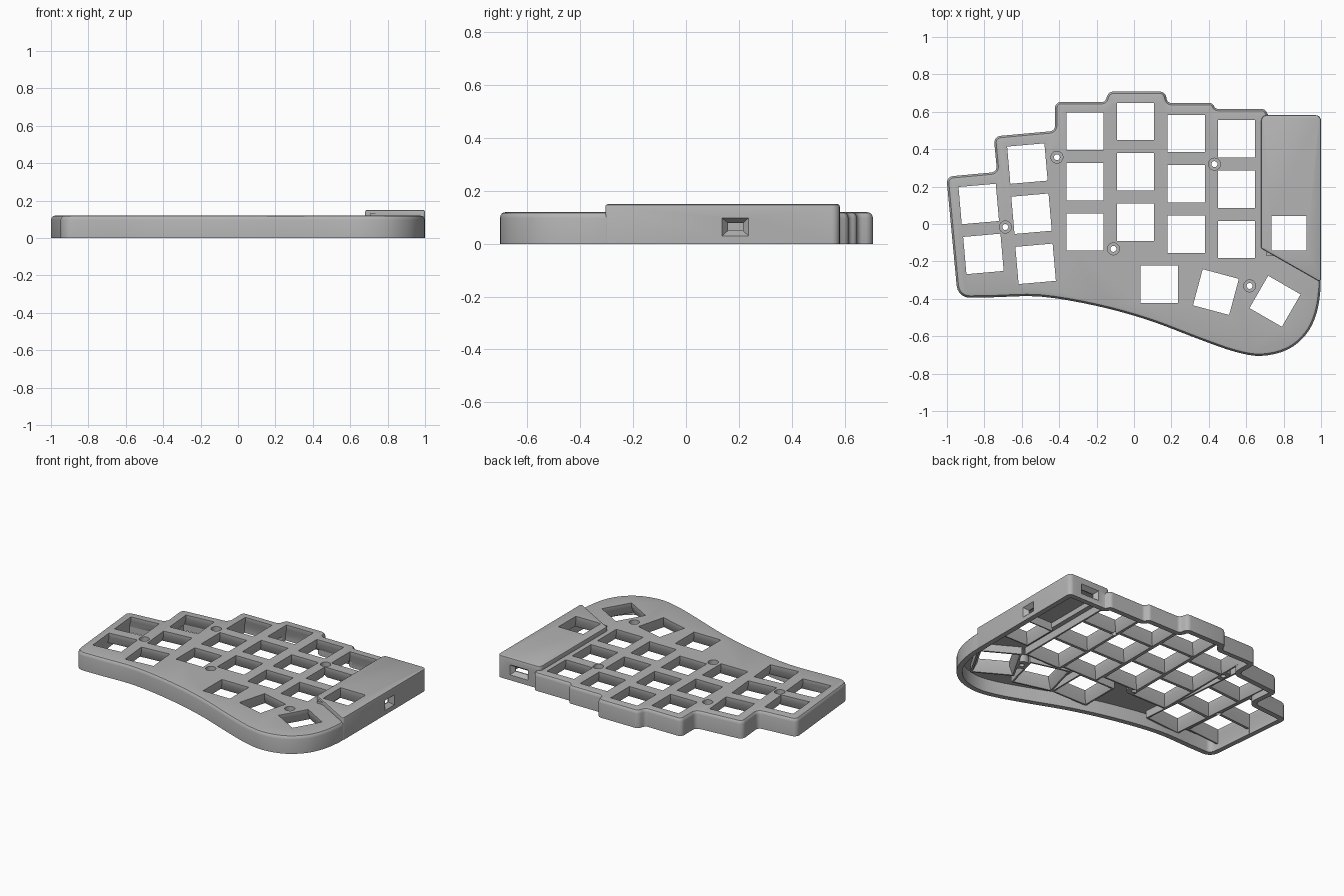
import bpy, bmesh, math
from mathutils import Vector, Matrix

if "Cube" in bpy.data.objects:
    bpy.data.objects.remove(bpy.data.objects["Cube"])

grey = bpy.data.materials.new("case grey")
grey.diffuse_color = (0.45, 0.45, 0.45, 1)
grey.use_nodes = True
grey.node_tree.nodes["Principled BSDF"].inputs["Base Color"].default_value = grey.diffuse_color


def smooth_path(pts, n=4):
    """Catmull-Rom points between the second and the second-last point."""
    out = []
    for a, b, c, d in zip(pts, pts[1:], pts[2:], pts[3:]):
        a, b, c, d = map(Vector, (a, b, c, d))
        for i in range(n):
            t = i / n
            out.append(0.5 * (2 * b + (c - a) * t + (2 * a - 5 * b + 4 * c - d) * t * t
                              + (3 * b - a - 3 * c + d) * t ** 3))
    return [(p.x, p.y, 0) for p in out]


def ring(corners, inset=0, steps=5):
    """Counter-clockwise outline moved inward, each corner (x, y, radius) rounded."""
    n = len(corners)
    P = [Vector(c[:2]) for c in corners]
    out = []
    for i in range(n):
        d0 = (P[i] - P[i - 1]).normalized()
        d1 = (P[(i + 1) % n] - P[i]).normalized()
        n0, n1 = Vector((-d0.y, d0.x)), Vector((-d1.y, d1.x))
        p = P[i] + (n0 + n1) * (inset / (1 + n0.dot(n1)))
        r = corners[i][2]
        if r == 0:
            out.append(p)
            continue
        turn = d0.x * d1.y - d0.y * d1.x
        r = max(r - inset, 0.004) if turn > 0 else r + inset
        half = math.acos(max(-1, min(1, d0.dot(d1)))) / 2
        cut = r * math.tan(half)
        a, b = p - d0 * cut, p + d1 * cut
        centre = a + n0 * r * (1 if turn > 0 else -1)
        for k in range(steps + 1):
            ang = 2 * half * k / steps * (1 if turn > 0 else -1)
            out.append(centre + Matrix.Rotation(ang, 2) @ (a - centre))
    return out


def loft(name, rings):
    """Closed solid through stacked (points, z) rings."""
    bm = bmesh.new()
    rows = [[bm.verts.new((p[0], p[1], z)) for p in pts] for pts, z in rings]
    n = len(rows[0])
    for lo, hi in zip(rows, rows[1:]):
        for i in range(n):
            j = (i + 1) % n
            bm.faces.new((lo[i], lo[j], hi[j], hi[i]))
    bm.faces.new(rows[0][::-1])
    bm.faces.new(rows[-1])
    bmesh.ops.recalc_face_normals(bm, faces=bm.faces)
    me = bpy.data.meshes.new(name)
    bm.to_mesh(me)
    bm.free()
    ob = bpy.data.objects.new(name, me)
    bpy.context.collection.objects.link(ob)
    return ob


def combine(ob, other, op):
    m = ob.modifiers.new("bool", 'BOOLEAN')
    m.operation, m.object, m.solver = op, other, 'MANIFOLD'
    me = bpy.data.meshes.new_from_object(ob.evaluated_get(bpy.context.evaluated_depsgraph_get()))
    ob.modifiers.clear()
    ob.data = me
    bpy.data.objects.remove(other)


def add(other):
    combine(case, other, 'UNION')


def cut(other):
    combine(case, other, 'DIFFERENCE')


def square(x, y, deg, half):
    m = Matrix.Rotation(math.radians(deg), 2)
    return [Vector((x, y)) + m @ Vector((sx * half, sy * half))
            for sx, sy in ((-1, -1), (1, -1), (1, 1), (-1, 1))]


def circle(x, y, r, n=24):
    return [(x + r * math.cos(2 * math.pi * i / n), y + r * math.sin(2 * math.pi * i / n))
            for i in range(n)]


# Case outline: curved palm edge, then the stepped back edge
front = smooth_path([(-0.88, -0.39), (-0.76, -0.392), (-0.5, -0.388), (-0.2, -0.438), (0.08, -0.515),
                     (0.35, -0.617), (0.54, -0.683), (0.68, -0.705), (0.82, -0.672), (0.92, -0.59),
                     (0.975, -0.48), (0.998, -0.34), (0.998, -0.2)])
outline = [(-0.942, -0.395, 0.07)] + front + [
    (0.998, -0.34, 0), (0.998, 0.578, 0.03), (0.72, 0.578, 0.02), (0.70, 0.615, 0.03),
    (0.435, 0.615, 0.025), (0.42, 0.647, 0.025), (0.18, 0.647, 0.025), (0.165, 0.708, 0.035),
    (-0.135, 0.708, 0.035), (-0.155, 0.652, 0.025), (-0.422, 0.652, 0.03), (-0.422, 0.498, 0.03),
    (-0.75, 0.468, 0.035), (-0.732, 0.278, 0.03), (-1.003, 0.253, 0.035)]
box = [(0.68, -0.13, 0.01), (1.0, -0.312, 0.01), (1.0, 0.582, 0.03), (0.68, 0.582, 0.03)]

# Shell with rounded top edge, raised controller housing, hollow underside
case = loft("keyboard_case", [(ring(outline, i), z) for i, z in
            ((0, 0), (0, 0.097), (0.003, 0.108), (0.010, 0.117), (0.023, 0.12))])
add(loft("housing", [(ring(box, i), z) for i, z in ((0, 0), (0, 0.142), (0.002, 0.147), (0.007, 0.15))]))
cut(loft("cavity", [(ring(outline, 0.035), -0.1), (ring(outline, 0.035), 0.09)]))
cut(loft("housing_cavity", [(ring(box, 0.035), -0.1), (ring(box, 0.035), 0.125)]))

# Key positions: x, y, angle
keys = [(-0.83, 0.107, 5), (-0.805, -0.16, 5)]
keys += [(-0.57 + 0.022 * i, 0.323 - 0.268 * i, 5) for i in range(3)]
for x, y in ((-0.262, 0.495), (0.008, 0.548), (0.28, 0.484), (0.548, 0.455)):
    keys += [(x, y - 0.269 * i, 0) for i in range(3)]
keys += [(0.136, -0.323, 0), (0.438, -0.364, -15), (0.754, -0.413, -30)]

# Socket frames under the plate, then flared key openings
for k in keys:
    add(loft("socket", [(square(*k, 0.136), 0.04), (square(*k, 0.136), 0.102)]))
add(loft("knob_socket", [(square(0.829, -0.05, 0, 0.12), 0.07), (square(0.829, -0.05, 0, 0.12), 0.135)]))

# Screw bosses
screws = [(-0.412, 0.357), (-0.688, -0.016), (-0.11, -0.133), (0.43, 0.32), (0.618, -0.331)]
for x, y in screws:
    add(loft("boss", [(circle(x, y, 0.045), 0.041), (circle(x, y, 0.045), 0.101)]))

for k in keys:
    cut(loft("opening", [(square(*k, 0.125), -0.1), (square(*k, 0.125), 0.04),
                         (square(*k, 0.1), 0.09), (square(*k, 0.1), 0.2)]))
k = (0.829, -0.05, 0)
cut(loft("knob_opening", [(square(*k, 0.112), -0.1), (square(*k, 0.112), 0.07),
                          (square(*k, 0.093), 0.12), (square(*k, 0.093), 0.2)]))
for x, y in screws:
    cut(loft("screw_hole", [(circle(x, y, 0.016), -0.1), (circle(x, y, 0.016), 0.2)]))
    cut(loft("screw_recess", [(circle(x, y, 0.032), 0.085), (circle(x, y, 0.032), 0.2)]))


def port(u, z, hu, hz, turn):
    """Tapered cable port through a housing wall."""
    def rect(a, b):
        return [(u - a, z - b), (u + a, z - b), (u + a, z + b), (u - a, z + b)]
    ob = loft("port", [(rect(hu - 0.022, hz - 0.02), -0.06), (rect(hu - 0.022, hz - 0.02), -0.028),
                       (rect(hu, hz), 0), (rect(hu, hz), 0.05)])
    for v in ob.data.vertices:
        a, b, d = v.co
        v.co = (1 + d, a, b) if turn else (a, 0.582 + d, b)
    if not turn:
        ob.data.flip_normals()
    return ob


cut(port(0.187, 0.064, 0.05, 0.034, True))
cut(port(0.838, 0.07, 0.068, 0.034, False))

# Finish
case.data.materials.clear()
case.data.materials.append(grey)
bpy.context.view_layer.objects.active = case
case.select_set(True)
bpy.ops.object.shade_smooth_by_angle(angle=math.radians(32))
